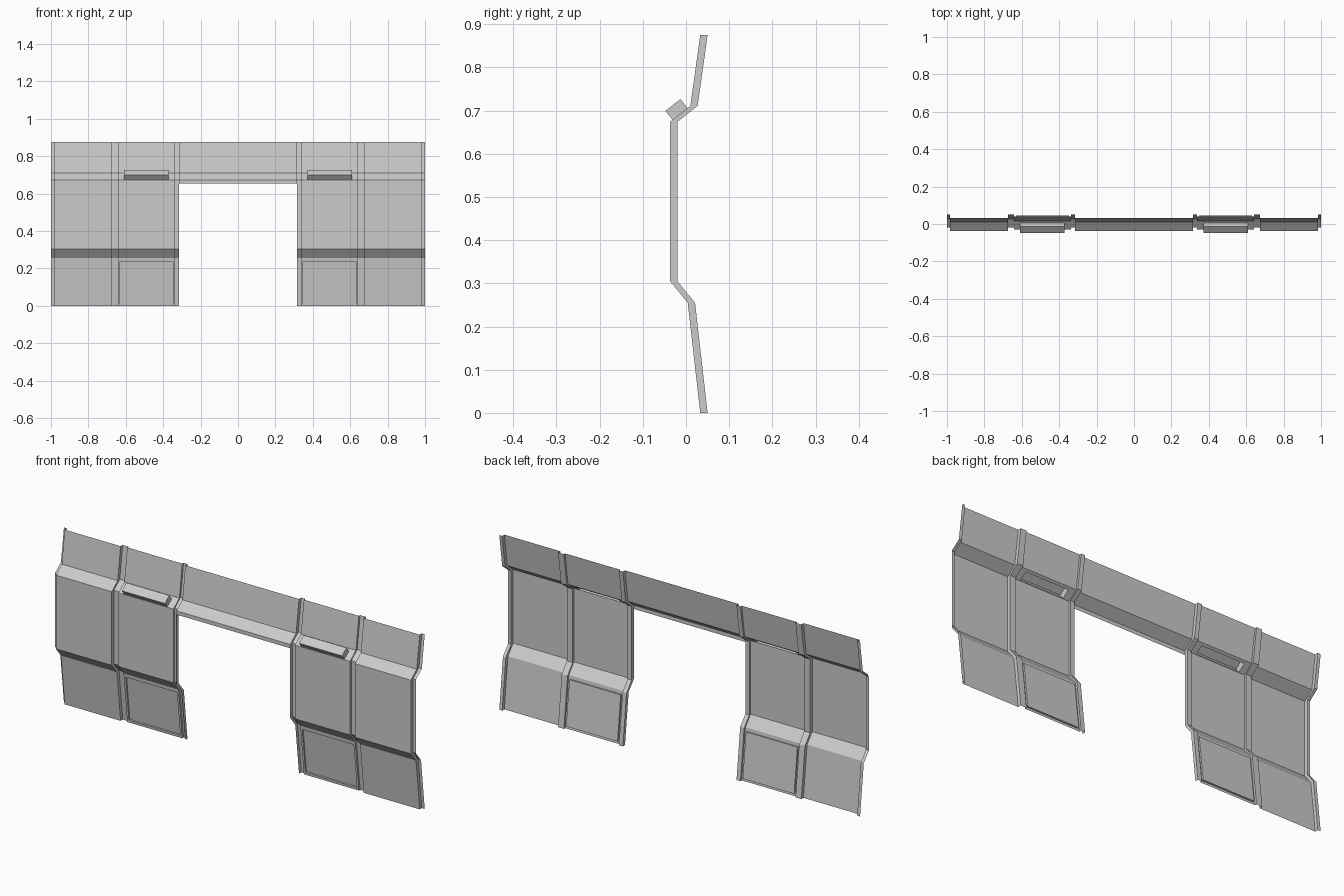
import bpy, bmesh
from mathutils import Vector

if "Cube" in bpy.data.objects:
    bpy.data.objects.remove(bpy.data.objects["Cube"])

# Folded-sheet wall profile (y, z) of the foremost surface
PROFILE = [(0.033, 0), (0.004, 0.255), (-0.037, 0.305),
           (-0.037, 0.674), (0.010, 0.711), (0.033, 0.875)]
HEADER = [(-0.037, 0.655)] + PROFILE[3:]
RIB_DEPTH = 0.017     # grooves sit this far behind the panels
MID_DEPTH = 0.007     # inner panels sit slightly back


def lerp(a, b, t):
    return (a[0] + (b[0] - a[0]) * t, a[1] + (b[1] - a[1]) * t)


def sheet(name, columns, rows, pocket=None):
    """Grid from columns (x, depth) by rows (y, z); pocket = (col, row, offset)."""
    bm = bmesh.new()
    grid = [[bm.verts.new((x, y + d, z)) for y, z in rows] for x, d in columns]
    faces = {}
    for i in range(len(columns) - 1):
        for j in range(len(rows) - 1):
            faces[i, j] = bm.faces.new((grid[i][j], grid[i + 1][j],
                                        grid[i + 1][j + 1], grid[i][j + 1]))
    bm.normal_update()
    if pocket:
        col, row, amount = pocket
        face = faces[col, row]
        move = face.normal * amount
        rim = list(face.verts)
        bm.faces.remove(face)
        cap = [bm.verts.new(v.co + Vector(move)) for v in rim]
        bm.faces.new(cap)
        for k in range(4):
            n = (k + 1) % 4
            bm.faces.new((rim[k], rim[n], cap[n], cap[k]))
    mesh = bpy.data.meshes.new(name)
    bm.to_mesh(mesh)
    bm.free()
    ob = bpy.data.objects.new(name, mesh)
    bpy.context.collection.objects.link(ob)
    mod = ob.modifiers.new("mirror", 'MIRROR')
    mod.merge_threshold = 0.0001
    return ob


def flat(xs, depth):
    return [(x, depth) for x in xs]


# Outer panel with the end rib and its step
sheet("outer_panel", [(-1, RIB_DEPTH), (-0.984, RIB_DEPTH), (-0.984, 0), (-0.674, 0)], PROFILE)

# Groove between the outer and inner panels
sheet("middle_rib", [(-0.674, 0), (-0.674, RIB_DEPTH),
                     (-0.642, RIB_DEPTH), (-0.642, MID_DEPTH)], PROFILE)

# Groove beside the doorway, with a lip at the opening
sheet("door_rib", [(-0.337, MID_DEPTH), (-0.337, RIB_DEPTH),
                   (-0.315, RIB_DEPTH), (-0.315, 0)], PROFILE)

# Inner panel, lower half, with a shallow recess
low, bend = PROFILE[0], PROFILE[1]
sheet("inner_panel_lower", flat((-0.642, -0.632, -0.347, -0.337), MID_DEPTH),
      [low, lerp(low, bend, 0.05), lerp(low, bend, 0.93), bend, PROFILE[2]],
      pocket=(1, 1, -0.008))

# Inner panel, upper half, with a raised hollow box on the slope
a, b = PROFILE[3], PROFILE[4]
sheet("inner_panel_upper", flat((-0.642, -0.61, -0.372, -0.337), MID_DEPTH),
      [PROFILE[2], a, lerp(a, b, 0.03), lerp(a, b, 0.77), b, PROFILE[5]],
      pocket=(1, 2, 0.031))

# Header over the doorway
sheet("door_header", flat((-0.315, 0), 0), HEADER)
